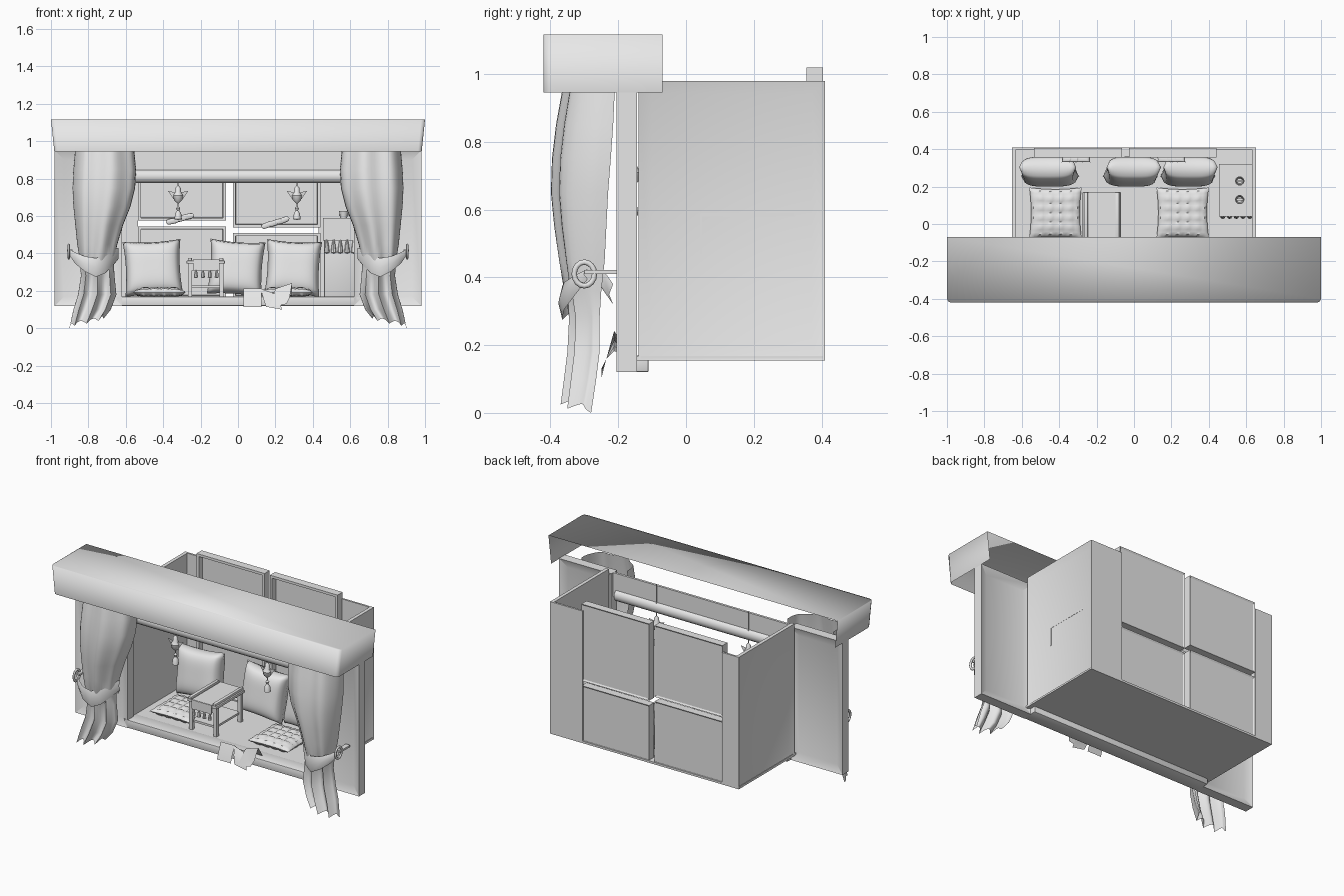
import bpy, bmesh
from math import sin, cos, pi, radians
from mathutils import Vector, Matrix

cube = bpy.data.objects.get("Cube")
if cube:
    bpy.data.objects.remove(cube, do_unlink=True)

GREY = (0.8, 0.8, 0.8, 1)
mat = bpy.data.materials.new("plain grey")
mat.use_nodes = True
mat.diffuse_color = GREY
mat.node_tree.nodes["Principled BSDF"].inputs["Base Color"].default_value = GREY


def finish(name, bm, angle=35, normals=True):
    if normals:
        bmesh.ops.recalc_face_normals(bm, faces=bm.faces)
    mesh = bpy.data.meshes.new(name)
    bm.to_mesh(mesh)
    bm.free()
    mesh.materials.append(mat)
    ob = bpy.data.objects.new(name, mesh)
    bpy.context.collection.objects.link(ob)
    bpy.ops.object.select_all(action='DESELECT')
    ob.select_set(True)
    bpy.context.view_layer.objects.active = ob
    if angle:
        bpy.ops.object.shade_smooth_by_angle(angle=radians(angle))
    return ob


def box_mesh(x, y, z):
    bm = bmesh.new()
    size = Vector((x[1] - x[0], y[1] - y[0], z[1] - z[0]))
    mid = Vector((x[0] + x[1], y[0] + y[1], z[0] + z[1])) / 2
    bmesh.ops.create_cube(bm, size=1, matrix=Matrix.Translation(mid) @ Matrix.Diagonal(size.to_4d()))
    return bm


def box(name, x, y, z, bevel=0.0):
    bm = box_mesh(x, y, z)
    if bevel:
        bmesh.ops.bevel(bm, geom=bm.edges[:], offset=bevel, segments=2, profile=0.5, affect='EDGES')
    return finish(name, bm)


def recess(bm, axis, width, depth):
    """Inset and sink every face looking along the axis."""
    bm.normal_update()
    faces = [f for f in bm.faces if abs(f.normal[axis]) > 0.9]
    for f in faces:
        bmesh.ops.inset_region(bm, faces=[f], thickness=width, depth=-depth)


def sheet(name, rows, angle=50, close=False):
    bm = bmesh.new()
    grid = [[bm.verts.new(p) for p in row] for row in rows]
    for a, b in zip(grid, grid[1:]):
        n = len(a)
        for i in range(n if close else n - 1):
            j = (i + 1) % n
            bm.faces.new((a[i], a[j], b[j], b[i]))
    return finish(name, bm, angle)


def turned(name, centre, profile, sides=10):
    rows = [[(centre[0] + r * cos(2 * pi * i / sides), centre[1] + r * sin(2 * pi * i / sides),
              centre[2] + z) for i in range(sides)] for r, z in profile]
    return sheet(name, rows, 40, True)


def pillow(name, centre, size, tilt=0, roll=0, tufts=0.0):
    bm = bmesh.new()
    for side in (1, -1):
        made = bmesh.ops.create_grid(bm, x_segments=20, y_segments=20, size=1)
        for v in made["verts"]:
            u, w = v.co.x, v.co.y
            t = (max(0, 1 - u ** 4) * max(0, 1 - w ** 4)) ** 0.4
            t -= tufts * (abs(sin(u * 2.5 * pi)) ** 0.4 < 0.5 or abs(sin(w * 2.5 * pi)) ** 0.4 < 0.5) * t
            pinch = 1 - 0.07 * (1 - w * w)
            v.co = (u * pinch * size[0] / 2, w * (1 - 0.07 * (1 - u * u)) * size[1] / 2, side * t * size[2] / 2)
    bmesh.ops.remove_doubles(bm, verts=bm.verts, dist=0.0005)
    turn = Matrix.Rotation(radians(roll), 4, 'Y') @ Matrix.Rotation(radians(tilt), 4, 'X')
    bm.transform(Matrix.Translation(centre) @ turn)
    return finish(name, bm, 60)


# Valance: a hood open below and behind
bm = box_mesh((-1, 1), (-0.42, -0.07), (0.945, 1.117))
bm.normal_update()
bmesh.ops.delete(bm, geom=[f for f in bm.faces if f.normal.z < -0.5 or f.normal.y > 0.5], context='FACES')
corners = [e for e in bm.edges if all(v.co.y < -0.3 for v in e.verts)
           and abs(e.verts[0].co.z - e.verts[1].co.z) > 0.1]
bmesh.ops.bevel(bm, geom=corners, offset=0.02, segments=2, profile=0.5, affect='EDGES')
for v in bm.verts:
    if v.co.z < 1:
        v.co.x *= 0.982
finish("valance", bm, 100)

# Floor, front step and header board
box("floor", (-0.65, 0.65), (-0.2, 0.41), (0.155, 0.168))
box("front_step", (-0.625, 0.625), (-0.205, -0.11), (0.12, 0.17), 0.005)
box("header_board", (-0.62, 0.62), (-0.18, -0.165), (0.8, 0.95))
sheet("header_roll", [[(x, -0.175 + 0.03 * cos(a), 0.812 + 0.035 * sin(a))
                       for a in [2 * pi * i / 16 for i in range(16)]] for x in (-0.6, 0.6)], 40, True)

for s, side in ((-1, "right"), (1, "left")):
    # Front flank panel with sunken centre on both faces
    xs = sorted((s * 0.62, s * 0.98))
    bm = box_mesh(xs, (-0.205, -0.145), (0.12, 0.95))
    recess(bm, 1, 0.07, 0.018)
    finish(side + "_front_panel", bm, 25)

    # Side wall with sunken outer face, and the return at the back corner
    xs = sorted((s * 0.652, s * 0.63))
    bm = box_mesh(xs, (-0.14, 0.41), (0.155, 0.98))
    bm.normal_update()
    outer = [f for f in bm.faces if f.normal.x * s > 0.9]
    bmesh.ops.inset_region(bm, faces=outer, thickness=0.055, depth=-0.015)
    finish(side + "_wall", bm, 30)
    box(side + "_back_strip", sorted((s * 0.645, 0.43 if s > 0 else -0.535)), (0.398, 0.41), (0.155, 0.98))

    # Curtain: half-round folds gathered at the tie (z, outer x, inner x, front y, back y)
    levels = [(0.96, 0.87, 0.555, -0.355, -0.21), (0.85, 0.88, 0.545, -0.375, -0.215),
              (0.75, 0.885, 0.55, -0.387, -0.222), (0.65, 0.88, 0.575, -0.39, -0.23),
              (0.55, 0.87, 0.615, -0.38, -0.235), (0.45, 0.86, 0.645, -0.365, -0.24),
              (0.36, 0.845, 0.665, -0.35, -0.25), (0.28, 0.84, 0.66, -0.345, -0.255),
              (0.18, 0.855, 0.65, -0.35, -0.255), (0.1, 0.88, 0.68, -0.36, -0.265),
              (0.0, 0.9, 0.72, -0.37, -0.28)]
    rows, n = [], 28
    for z, xo, xi, yf, yb in levels:
        row = []
        for i in range(n + 1):
            a = pi * i / n
            fold = 0.012 * sin(6 * a) if z > 0.3 else 0.04 * abs(sin(4 * a))
            x = (xo + xi) / 2 + (xo - xi) / 2 * cos(a)
            hem = 0.05 * (i / n) + 0.02 * abs(sin(4 * a)) if z == 0 else 0
            row.append((s * x, yb + (yf - yb + fold) * sin(a) ** 0.7 if 0 < i < n else yb, z + hem))
        rows.append(row)
    sheet(side + "_curtain", rows, 60)

    # Tie-back band, knot ring and hook
    band = [(0.905, -0.29, 0.41, 0.015), (0.87, -0.33, 0.375, 0.03), (0.82, -0.36, 0.345, 0.04),
            (0.76, -0.365, 0.325, 0.05), (0.71, -0.345, 0.345, 0.05), (0.67, -0.3, 0.38, 0.045),
            (0.64, -0.25, 0.4, 0.03), (0.68, -0.215, 0.35, 0.03)]
    sheet(side + "_tie_band", [[(s * x, y, z + h), (s * x, y - 0.012, z), (s * x, y, z - h)]
                               for x, y, z, h in band])
    ring = []
    for i in range(16):
        a = 2 * pi * i / 16
        ring.append([(s * (0.905 + 0.006 * cos(b)), -0.3 + (0.03 + 0.008 * sin(b)) * cos(a),
                      0.41 + (0.035 + 0.008 * sin(b)) * sin(a)) for b in [pi * k / 4 for k in range(8)]])
    sheet(side + "_tie_ring", ring + ring[:1], 60, True)
    box(side + "_hook", sorted((s * 0.885, s * 0.915)), (-0.3, -0.2), (0.41, 0.422))

    # Hanging bird charm: cord, body, wings, tail and tassel
    bx, by = (-0.32 if s < 0 else 0.315), -0.16
    turned(side + "_charm_cord", (bx, by, 0.6), [(0.003, 0), (0.003, 0.36)], 6)
    turned(side + "_charm_body", (bx, by, 0.685),
           [(0.001, -0.02), (0.022, 0), (0.027, 0.025), (0.015, 0.045), (0.014, 0.065), (0.001, 0.08)])
    for w in (-1, 1):
        sheet(side + "_charm_wing", [[(bx, by - 0.005, 0.69), (bx + w * 0.025, by, 0.69)],
                                     [(bx + w * 0.01, by - 0.005, 0.725), (bx + w * 0.055, by, 0.735)]])
    turned(side + "_charm_tassel", (bx, by, 0.58),
           [(0.001, 0), (0.02, 0.003), (0.016, 0.035), (0.006, 0.05), (0.011, 0.062), (0.001, 0.075)])

# Back windows: framed panes in two columns and two rows
for x0, x1 in ((-0.535, -0.065), (-0.028, 0.44)):
    drop = 0 if x0 < -0.1 else 0.035
    for z0, z1 in ((0.575 - drop, 1.02), (0.16, 0.545 - drop)):
        bm = box_mesh((x0, x1), (0.355, 0.405), (z0, z1))
        bm.normal_update()
        front = [f for f in bm.faces if f.normal.y < -0.9]
        bmesh.ops.inset_region(bm, faces=front, thickness=0.022, depth=0)
        bmesh.ops.inset_region(bm, faces=front, thickness=0.002, depth=-0.035)
        back = [f for f in bm.faces if f.normal.y > 0.9]
        bmesh.ops.inset_region(bm, faces=back, thickness=0.014, depth=-0.006)
        finish("window_pane", bm, 25)

# Ornaments on the window rails
for x, z, r in ((-0.31, 0.585, 12), (0.2, 0.565, 20)):
    for k in (-1, 0, 1):
        pillow("rail_ornament", (x + k * 0.04, 0.345, z + k * 0.012), (0.075, 0.03, 0.03), 0, -r)

# Back pillows and tufted seats
for x, w, roll in ((-0.455, 0.31, -3), (-0.01, 0.295, 4), (0.295, 0.295, 3)):
    pillow("back_pillow", (x, 0.28, 0.322), (w, 0.3, 0.14), 80, roll)
for x in (-0.42, 0.26):
    pillow("seat_cushion", (x, 0.06, 0.192), (0.28, 0.27, 0.06), 0, 0, 0.25)

# Low table with cloth and tassels
box("table_top", (-0.275, -0.07), (-0.11, 0.17), (0.345, 0.362), 0.004)
box("table_shelf", (-0.255, -0.09), (-0.09, 0.15), (0.215, 0.228))
for x in (-0.268, -0.1):
    box("table_end_roll", (x, x + 0.022), (-0.11, 0.17), (0.36, 0.377), 0.005)
    for y in (-0.1, 0.14):
        box("table_leg", (x, x + 0.022), (y, y + 0.022), (0.165, 0.35))
for y in (-0.1, 0.145):
    box("table_apron", (-0.26, -0.085), (y, y + 0.012), (0.31, 0.35))
box("table_cloth", (-0.24, -0.1), (-0.116, 0.172), (0.361, 0.367))
box("table_cloth_drop", (-0.24, -0.1), (-0.118, -0.112), (0.31, 0.365))
TASSEL = [(0.001, 0), (0.011, 0.004), (0.008, 0.03), (0.003, 0.045)]
for i in range(4):
    turned("table_tassel", (-0.225 + i * 0.037, -0.116, 0.268), TASSEL, 8)

# Side cabinet with cloth, tassels and two cups
box("cabinet", (0.46, 0.635), (0.05, 0.32), (0.168, 0.585), 0.005)
box("cabinet_cloth", (0.455, 0.638), (0.044, 0.32), (0.58, 0.59))
box("cabinet_cloth_drop", (0.455, 0.638), (0.041, 0.047), (0.47, 0.588))
for i in range(5):
    turned("cabinet_tassel", (0.475 + i * 0.036, 0.042, 0.4),
           [(0.001, 0), (0.015, 0.005), (0.01, 0.045), (0.004, 0.075)], 8)
for y in (0.13, 0.23):
    turned("cup", (0.565, y, 0.588), [(0.001, 0), (0.018, 0), (0.025, 0.04), (0.021, 0.04), (0.015, 0.006)])
    box("cup_handle", (0.54, 0.59), (y - 0.005, y + 0.005), (0.6, 0.612))

# Draped cloths over the step
for x0, x1, lean in ((0.03, 0.125, 0.0), (0.12, 0.205, 0.03), (0.2, 0.29, -0.03)):
    sheet("draped_cloth", [[(x, -0.17, 0.176), (x, -0.212, 0.212 - lean * k),
                            (x + lean / 2, -0.235, 0.16), (x + lean, -0.25, 0.115 - lean * k / 2)]
                           for k, x in ((0, x0), (0.5, (x0 + x1) / 2), (1, x1))], 30)
